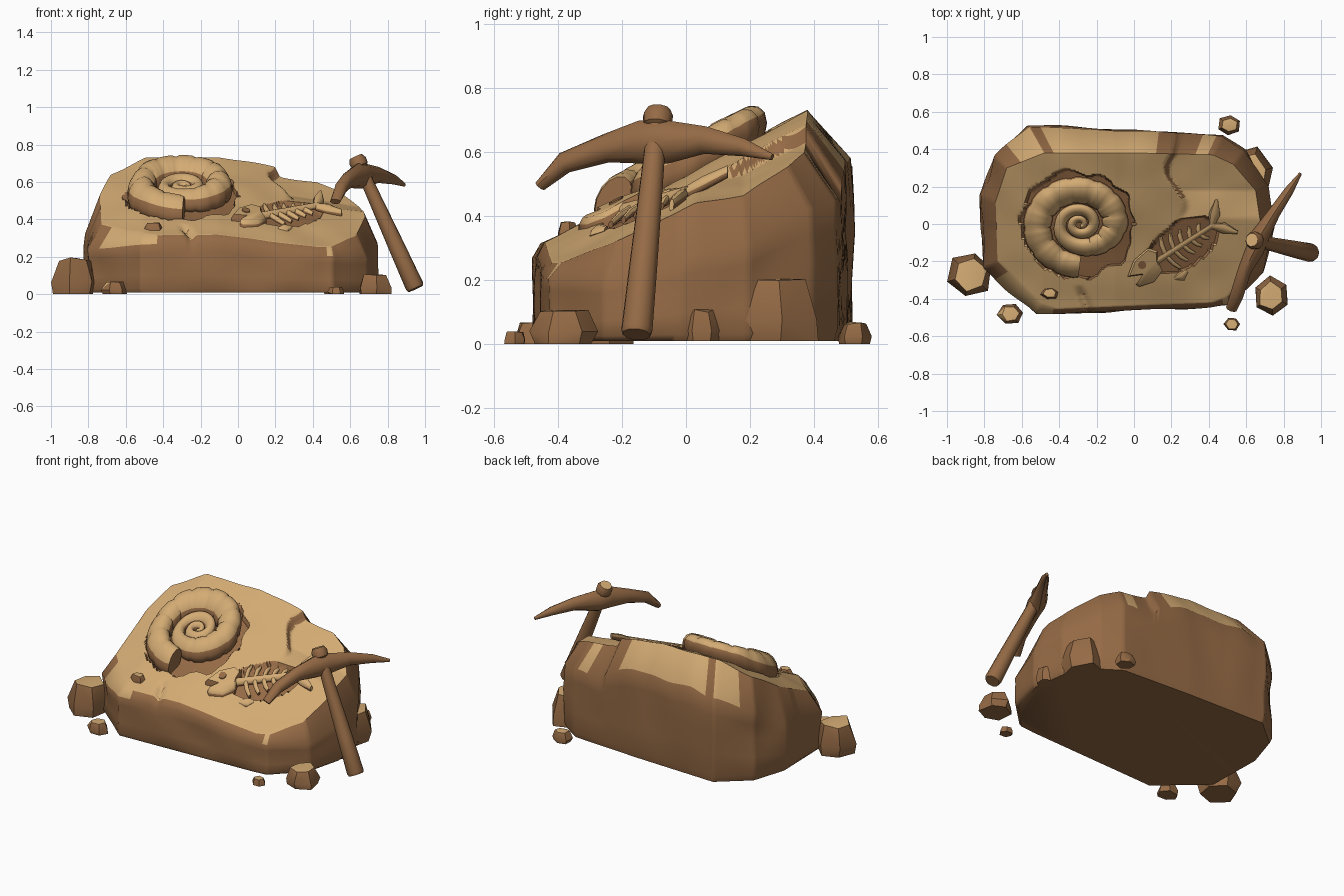
import bpy, bmesh, math, random
from mathutils import Vector, noise

random.seed(4)
if "Cube" in bpy.data.objects:
    bpy.data.objects.remove(bpy.data.objects["Cube"])


def material(name, colour):
    mat = bpy.data.materials.new(name)
    mat.use_nodes = True
    mat.diffuse_color = colour
    shader = next(n for n in mat.node_tree.nodes if n.type == "BSDF_PRINCIPLED")
    shader.inputs["Base Color"].default_value = colour
    return mat


brown = material("earth brown", (0.30, 0.145, 0.06, 1))
tan = material("sandy tan", (0.66, 0.41, 0.175, 1))


def finish(name, bm, is_tan, shape=None, smooth=50):
    """Colour faces by a rule, optionally reshape, and make a smooth-by-angle object."""
    bmesh.ops.recalc_face_normals(bm, faces=bm.faces)
    bm.normal_update()
    for face in bm.faces:
        face.material_index = int(is_tan(face))
    if shape:
        for vert in bm.verts:
            vert.co = shape(vert.co)
    mesh = bpy.data.meshes.new(name)
    bm.to_mesh(mesh)
    bm.free()
    mesh.materials.append(brown)
    mesh.materials.append(tan)
    obj = bpy.data.objects.new(name, mesh)
    bpy.context.collection.objects.link(obj)
    bpy.ops.object.select_all(action="DESELECT")
    obj.select_set(True)
    bpy.context.view_layer.objects.active = obj
    bpy.ops.object.shade_smooth_by_angle(angle=math.radians(smooth))


def facing_up(limit):
    return lambda face: face.normal.z > limit


def loft(rings):
    bm = bmesh.new()
    loops = [[bm.verts.new(p) for p in ring] for ring in rings]
    for low, high in zip(loops, loops[1:]):
        for i in range(len(low)):
            j = (i + 1) % len(low)
            bm.faces.new((low[i], low[j], high[j], high[i]))
    bm.faces.new(loops[0])
    bm.faces.new(loops[-1])
    return bm


def tube(name, path, radii, rule, sides=8, shape=None):
    path = [Vector(p) for p in path]
    rings = []
    for i, point in enumerate(path):
        along = path[min(i + 1, len(path) - 1)] - path[max(i - 1, 0)]
        side = along.cross(Vector((0, 0, 1))).normalized()
        up = side.cross(along).normalized()
        wide, high = radii[i]
        turns = [math.tau * k / sides for k in range(sides)]
        rings.append([point + side * wide * math.cos(t) + up * high * math.sin(t) for t in turns])
    finish(name, loft(rings), rule, shape)


def chunk(name, place, size, spin=0.0, limit=0.55):
    """Rough boulder: hull of three jittered six-sided rings."""
    bm = bmesh.new()
    for level, width in ((0, 0.9), (0.35, 1.0), (1, 0.7)):
        for k in range(6):
            t = math.tau * k / 6 + spin
            r = width * random.uniform(0.88, 1.08)
            top = level * random.uniform(0.88, 1)
            bm.verts.new((place[0] + size[0] * r * math.cos(t),
                          place[1] + size[1] * r * math.sin(t), place[2] + size[2] * top))
    hull = bmesh.ops.convex_hull(bm, input=bm.verts)
    loose = [g for g in hull["geom_interior"] if isinstance(g, bmesh.types.BMVert)]
    bmesh.ops.delete(bm, geom=loose, context="VERTS")
    finish(name, bm, facing_up(limit), smooth=35)


# Sloping top of the slab and the hollows in it
def slope(x, y):
    return 0.54 + 0.5 * y - 0.15 * max(0, x + 0.1) - 0.3 * max(0, -0.5 - x)


def on_slab(p):
    return Vector((p.x, p.y, slope(p.x, p.y) + p.z))


def fish_point(a, b, z=0.0):
    return Vector((0.12 + 0.84 * a - 0.54 * b, -0.2 + 0.54 * a + 0.84 * b, z))


def in_hollow(x, y):
    ragged = 1 + 0.14 * noise.noise(Vector((9 * x, 9 * y, 0)))
    shell = math.hypot((x + 0.3) / 0.3, y / 0.275) < ragged
    dx, dy = x - 0.12, y + 0.2
    a, b = 0.84 * dx + 0.54 * dy, 0.84 * dy - 0.54 * dx
    return shell or math.hypot((a - 0.17) / 0.2, b / 0.12) < ragged


def height(x, y):
    z = slope(x, y) + 0.01 * noise.noise(Vector((5 * x, 5 * y, 3)))
    # lower ledge at the back right
    ledge = (x - 0.21 - 0.05 * math.sin(16 * y)) / 0.03
    z -= 0.05 * min(1, max(0, ledge)) * min(1, max(0, (y - 0.03) / 0.15))
    if in_hollow(x, y):
        z -= 0.025
    # short crack at the front
    crack = abs(x + 0.27 + 0.4 * (y + 0.4)) / 0.03
    z -= 0.03 * max(0, 1 - crack) * min(1, max(0, (-0.33 - y) / 0.05))
    return z


# Rock slab: outer corner, rim corner, shoulder drop
corners = [(-0.53, -0.49, -0.50, -0.43, 0.06), (-0.42, -0.485, -0.42, -0.455, 0.045),
           (0.42, -0.45, 0.42, -0.42, 0.045), (0.52, -0.44, 0.50, -0.39, 0.05),
           (0.70, -0.26, 0.63, -0.24, 0.12), (0.76, -0.02, 0.68, -0.02, 0.16),
           (0.73, 0.20, 0.65, 0.18, 0.16), (0.60, 0.40, 0.53, 0.32, 0.13),
           (0.48, 0.48, 0.42, 0.37, 0.13), (0.0, 0.51, 0.0, 0.38, 0.14),
           (-0.57, 0.53, -0.48, 0.38, 0.15), (-0.76, 0.37, -0.68, 0.30, 0.18),
           (-0.83, 0.15, -0.74, 0.12, 0.2), (-0.82, -0.24, -0.73, -0.20, 0.13)]
columns = []
for start, end in zip(corners, corners[1:] + corners[:1]):
    count = max(2, int(math.dist(start[:2], end[:2]) / 0.015))
    for i in range(count):
        columns.append([s + (e - s) * i / count for s, e in zip(start, end)])
rings = [[] for level in range(6)]
for ox, oy, rx, ry, drop in columns:
    ragged = 0.1 * max(0, oy) * noise.noise(Vector((5 * ox, 5 * oy, 7)))
    shoulder = height(rx, ry) - drop - ragged
    for ring, level in zip(rings, (0, 0.08, 0.35, 0.6, 0.8, 1)):
        spot = Vector((ox, oy, level * shoulder))
        grow = 0.985 + 0.03 * noise.noise(spot * 4) * min(1, level * 3) - 0.02 * (level == 0)
        ring.append((ox * grow, oy * grow, 0.01 + (shoulder - 0.01) * level))
for step in range(50):
    keep = 1 - step / 50
    spots = [(rx * keep, ry * keep) for ox, oy, rx, ry, drop in columns]
    rings.append([(x, y, height(x, y)) for x, y in spots])


def slab_tan(face):
    c = face.calc_center_median()
    return face.normal.z > 0.58 + 0.08 * noise.noise(c * 6) and not in_hollow(c.x, c.y)


finish("rock_slab", loft(rings), slab_tan)

# Coiled shell with ribbed outer whorl; edge radius per quarter turn
edge = [0.325, 0.303, 0.28, 0.26, 0.185, 0.135, 0.12, 0.105, 0.085,
        0.065, 0.05, 0.04, 0.025, 0.015, 0.01, 0.005, 0, 0]


def edge_at(u):
    i = min(int(u), len(edge) - 2)
    return edge[i] + (edge[i + 1] - edge[i]) * (u - i)


path, radii = [], []
for i in range(190):
    u = i / 16
    r = max(0.006, 0.46 * (edge_at(u) - edge_at(u + 4)))
    middle = edge_at(u) - r
    angle = -math.pi / 2 * (1 + u)
    path.append((-0.29 + middle * math.cos(angle), 0.87 * middle * math.sin(angle), 0.025))
    rib = 0.9 if i % 5 == 0 and u < 3.8 else 1
    radii.append((r * rib, (r + 0.01) * rib))
tube("spiral_shell", path, radii, facing_up(0.25), 14, on_slab)

# Fish skeleton: skull, eye, spine, ribs, tail, fin
skull = [(-0.175, 0.015), (-0.1, 0.07), (0, 0.085), (0.035, 0.045), (0.01, 0),
         (0, -0.06), (-0.07, -0.085), (-0.15, -0.065), (-0.16, -0.045), (-0.1, -0.02)]
layers = [[fish_point(-0.06 + (a + 0.06) * s, b * s, z) for a, b in skull]
          for s, z in ((1, -0.03), (1, 0.02), (0.88, 0.038))]
finish("fish_skull", loft(layers), facing_up(0.4), on_slab)
eye = [[fish_point(-0.075 + 0.022 * math.cos(t), 0.025 + 0.022 * math.sin(t), z)
        for t in [math.tau * k / 12 for k in range(12)]] for z in (0.036, 0.043)]
finish("fish_eye", loft(eye), lambda face: False, on_slab)


def bone(name, path, radii):
    tube(name, [fish_point(*p) for p in path], radii, facing_up(-0.1), 8, on_slab)


bone("fish_spine", [(0, 0, 0.01), (0.18, 0, 0.012), (0.37, 0, 0.015)],
     [(0.018, 0.022), (0.016, 0.02), (0.014, 0.018)])
for i in range(5):
    for side, label in ((1, "upper"), (-1, "lower")):
        a, reach = 0.06 + 0.053 * i, side * (0.1 - 0.013 * i)
        bone(f"fish_rib_{label}_{i}", [(a, 0, 0.008), (a + 0.012, reach * 0.6, 0.01), (a + 0.03, reach, 0.004)],
             [(0.013, 0.017), (0.013, 0.016), (0.009, 0.012)])
for side, label in ((1, "upper"), (-1, "lower")):
    bone("fish_tail_" + label, [(0.35, 0, 0.01), (0.4, side * 0.045, 0.015), (0.45, side * 0.105, 0.015)],
         [(0.014, 0.02), (0.03, 0.024), (0.008, 0.02)])
bone("fish_belly_fin", [(0.03, -0.13, 0), (0.07, -0.14, 0.005), (0.11, -0.13, 0)],
     [(0.008, 0.01), (0.026, 0.02), (0.01, 0.01)])

# Pickaxe leaning on the right side
foot, top = Vector((0.95, -0.155, 0.03)), Vector((0.63, -0.085, 0.735))
stops = ((0, 0.044), (0.02, 0.05), (0.3, 0.045), (0.8, 0.034), (0.92, 0.034), (0.93, 0.046), (0.97, 0.048), (1, 0.036))
tube("pickaxe_handle", [foot.lerp(top, s) for s, r in stops],
     [(r, r) for s, r in stops], facing_up(0.8), 10)
tube("pickaxe_head",
     [(0.52, -0.455, 0.495), (0.55, -0.38, 0.567), (0.59, -0.25, 0.612), (0.645, -0.14, 0.632),
      (0.675, -0.06, 0.632), (0.75, 0.06, 0.638), (0.83, 0.18, 0.615), (0.89, 0.27, 0.585)],
     [(0.03, 0.018), (0.036, 0.034), (0.036, 0.045), (0.05, 0.068),
      (0.05, 0.068), (0.033, 0.043), (0.025, 0.028), (0.008, 0.01)],
     lambda face: False, 8)

# Loose stones and chunks broken off the sides
chunk("left_boulder", (-0.875, -0.27, 0), (0.125, 0.125, 0.2), 0.3)
chunk("left_stone", (-0.66, -0.48, 0), (0.07, 0.06, 0.07), 0.1)
chunk("right_boulder", (0.735, -0.385, 0), (0.1, 0.11, 0.115), 0.6)
chunk("front_pebble", (0.525, -0.535, 0), (0.045, 0.04, 0.04))
chunk("back_stone", (0.51, 0.53, 0), (0.06, 0.055, 0.07), 0.4)
chunk("slab_pebble", (-0.45, -0.37, 0.33), (0.05, 0.035, 0.055), 0.2)
chunk("side_chunk_large", (0.62, 0.27, 0.01), (0.13, 0.16, 0.2), 0.2, 0.9)
chunk("side_chunk_small", (0.72, 0.05, 0.01), (0.05, 0.06, 0.1), 0.5, 0.9)
